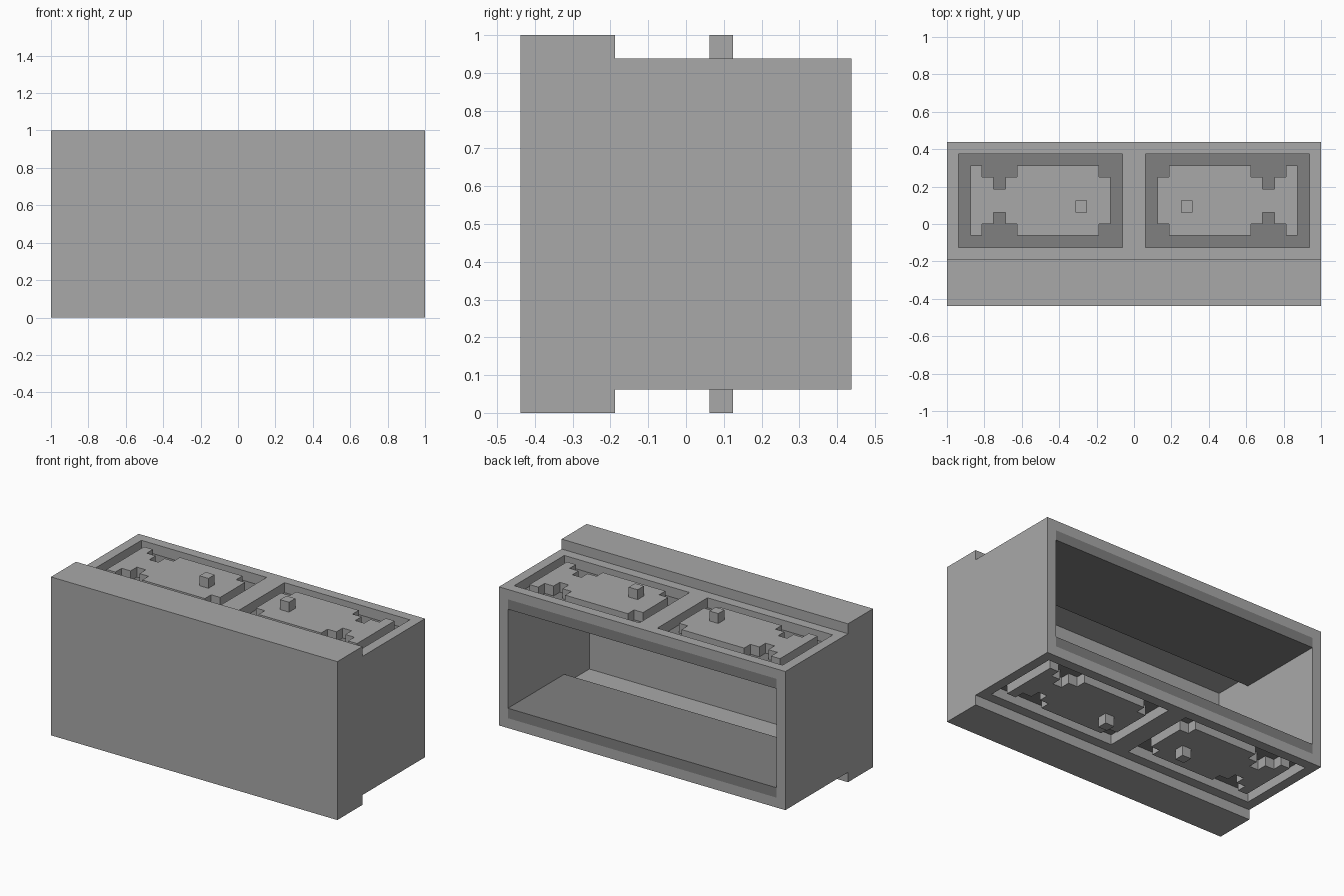
import bpy
import bmesh
from mathutils import Vector

if "Cube" in bpy.data.objects:
    bpy.data.objects.remove(bpy.data.objects["Cube"], do_unlink=True)

U = 1 / 16  # all sizes below are in sixteenths


def material(name, value):
    mat = bpy.data.materials.new(name)
    mat.use_nodes = True
    colour = (value, value, value, 1)
    mat.diffuse_color = colour
    mat.node_tree.nodes["Principled BSDF"].inputs["Base Color"].default_value = colour
    return mat


LIGHT = material("light grey", 0.397)
DARK = material("dark grey", 0.216)


def prism(name, outline, axis, low, high, mat):
    """Extrude a 2D outline along an axis (0 = x, 2 = z)."""
    bm = bmesh.new()
    verts = []
    for point in outline:
        co = list(point)
        co.insert(axis, low)
        verts.append(bm.verts.new(Vector(co) * U))
    face = bm.faces.new(verts)
    extruded = bmesh.ops.extrude_face_region(bm, geom=[face])["geom"]
    shift = Vector((0, 0, 0))
    shift[axis] = (high - low) * U
    moved = [g for g in extruded if isinstance(g, bmesh.types.BMVert)]
    bmesh.ops.translate(bm, verts=moved, vec=shift)
    bmesh.ops.recalc_face_normals(bm, faces=bm.faces)
    mesh = bpy.data.meshes.new(name)
    bm.to_mesh(mesh)
    bm.free()
    mesh.materials.append(mat)
    obj = bpy.data.objects.new(name, mesh)
    bpy.context.collection.objects.link(obj)
    return obj


def box(name, x, y, z, mat):
    outline = [(x[0], y[0]), (x[1], y[0]), (x[1], y[1]), (x[0], y[1])]
    return prism(name, outline, 2, z[0], z[1], mat)


def cut(target, cutter):
    mod = target.modifiers.new("cut", "BOOLEAN")
    mod.operation = "DIFFERENCE"
    mod.solver = "EXACT"
    mod.object = cutter
    bpy.context.view_layer.objects.active = target
    bpy.ops.object.modifier_apply(modifier=mod.name)
    bpy.data.objects.remove(cutter, do_unlink=True)


def flip(span, mirrored, total=0):
    """Mirror a (low, high) range about half of total."""
    return (total - span[1], total - span[0]) if mirrored else span


# Casing: thick front slab with a narrower body, hollow and open at the back
profile = [(-7, 0), (-3, 0), (-3, 1), (7, 1), (7, 15), (-3, 15), (-3, 16), (-7, 16)]
casing = prism("casing", profile, 0, -16, 16, LIGHT)
cut(casing, box("cavity_cutter", (-15, 15), (-6, 8), (2, 14), LIGHT))

# Island outline: bottom half, mirrored about its centre line at y = 2
half = [(2, 2), (2, 0), (3, 0), (3, -1), (10, -1), (10, 0), (11, 0), (11, 1),
        (12, 1), (12, 0), (13, 0), (13, -1), (14, -1), (14, 2)]
island = half + [(x, 4 - y) for x, y in reversed(half[1:-1])]
island = [p for p in island if p[1] != 2]

for bottom in (False, True):
    level = "bottom" if bottom else "top"
    # Dark lining plate behind the grooves
    box(level + "_plate", (-15, 15), (-2, 7), flip((13, 14), bottom, 16), DARK)
    for right in (False, True):
        name = level + ("_right" if right else "_left")
        # Window in the casing, leaving a groove around the island
        cut(casing, box("window_cutter", flip((1, 15), right), (-2, 6),
                        flip((13, 15.5), bottom, 16), LIGHT))
        # Raised island and its peg
        sign = -1 if right else 1
        low, high = flip((14, 15), bottom, 16)
        prism(name + "_island", [(sign * x, y) for x, y in island], 2, low, high, LIGHT)
        box(name + "_peg", flip((4, 5), right), (1, 2), flip((15, 16), bottom, 16), LIGHT)
